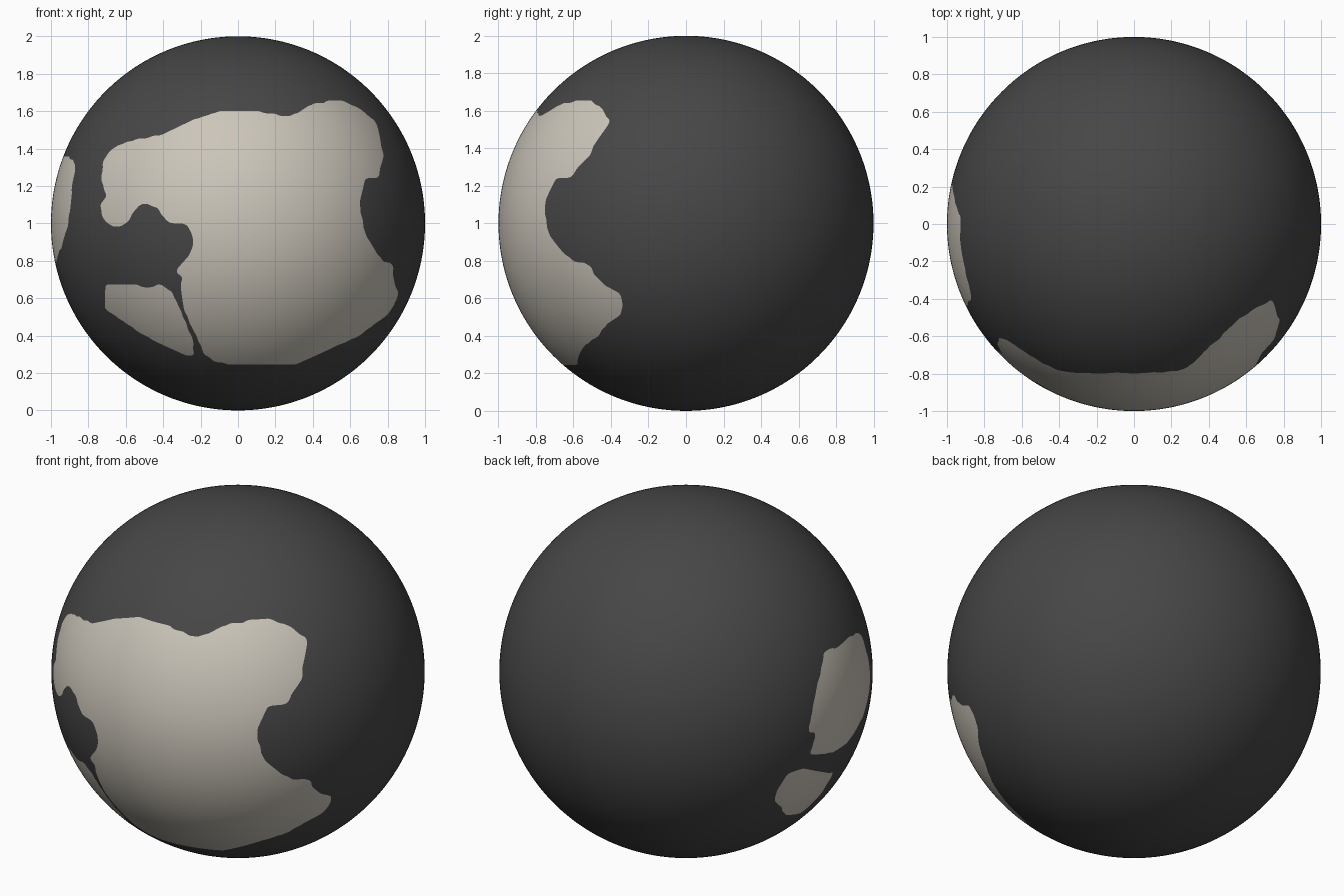
import bpy, bmesh
from mathutils import Vector

if "Cube" in bpy.data.objects:
    bpy.data.objects.remove(bpy.data.objects["Cube"])

# Patch outlines seen from the front (x, z), on the y < 0 half
MAIN = [(-.73, 1.22), (-.72, 1.34), (-.66, 1.41), (-.54, 1.45), (-.42, 1.47), (-.25, 1.55),
        (-.1, 1.6), (.1, 1.6), (.28, 1.57), (.4, 1.64), (.55, 1.66), (.66, 1.61), (.74, 1.54),
        (.78, 1.35), (.75, 1.25), (.68, 1.25), (.65, 1.1), (.68, .95), (.77, .8), (.83, .78),
        (.83, .7), (.86, .62), (.81, .52), (.65, .4), (.45, .31), (.3, .24), (0, .24),
        (-.13, .26), (-.18, .3), (-.28, .52), (-.31, .64), (-.3, .72), (-.34, .74),
        (-.25, .85), (-.24, .92), (-.27, .99), (-.38, 1.01), (-.43, 1.08), (-.5, 1.11),
        (-.56, 1.07), (-.59, 1.0), (-.66, .98), (-.72, 1.02), (-.74, 1.1), (-.7, 1.15)]
LOWER = [(-.71, .67), (-.6, .68), (-.5, .66), (-.4, .67), (-.35, .63), (-.25, .4),
         (-.23, .29), (-.3, .3), (-.5, .4), (-.71, .54)]
# Patch outlines seen from the left side (y, z), on the x < 0 half
SIDE = [(-.36, 1.33), (-.22, 1.36), (.04, 1.37), (.15, 1.23), (.2, 1.13), (.25, .99),
        (.18, .97), (.23, .85), (.05, .8), (-.14, .8), (-.3, .87), (-.43, 1.0),
        (-.43, 1.13), (-.41, 1.27)]
SIDE_LOW = [(.27, .78), (-.05, .63), (-.02, .48), (.07, .4), (.22, .45), (.37, .6),
            (.38, .68), (.35, .77)]


def inside(a, b, poly):
    hit = False
    for (x1, y1), (x2, y2) in zip(poly, poly[1:] + poly[:1]):
        if (y1 > b) != (y2 > b) and a < x1 + (b - y1) * (x2 - x1) / (y2 - y1):
            hit = not hit
    return hit


def is_light(p):
    z = p.z + 1
    if p.y < 0 and (inside(p.x, z, MAIN) or inside(p.x, z, LOWER)):
        return True
    return p.x < -.5 and (inside(p.y, z, SIDE) or inside(p.y, z, SIDE_LOW))


def material(name, rgb):
    m = bpy.data.materials.new(name)
    m.diffuse_color = (*rgb, 1)
    m.use_nodes = True
    m.node_tree.nodes["Principled BSDF"].inputs["Base Color"].default_value = m.diffuse_color
    return m


# Ball, with the pale patches chosen by outline
bm = bmesh.new()
bmesh.ops.create_uvsphere(bm, u_segments=360, v_segments=180, radius=1)
for f in bm.faces:
    f.smooth = True
    f.material_index = int(is_light(f.calc_center_median()))

# Smooth the stair-stepped patch borders along the surface
border = {}
for e in bm.edges:
    if len({f.material_index for f in e.link_faces}) == 2:
        a, b = e.verts
        border.setdefault(a, []).append(b)
        border.setdefault(b, []).append(a)
for _ in range(3):
    moved = {v: (v.co + sum((n.co for n in ns), Vector()) / len(ns)).normalized()
             for v, ns in border.items()}
    for v, co in moved.items():
        v.co = co

bmesh.ops.translate(bm, verts=bm.verts, vec=(0, 0, 1))
mesh = bpy.data.meshes.new("ball")
bm.to_mesh(mesh)
bm.free()
mesh.materials.append(material("charcoal", (.062, .062, .062)))
mesh.materials.append(material("pale stone", (.6, .56, .49)))
bpy.context.collection.objects.link(bpy.data.objects.new("ball", mesh))
